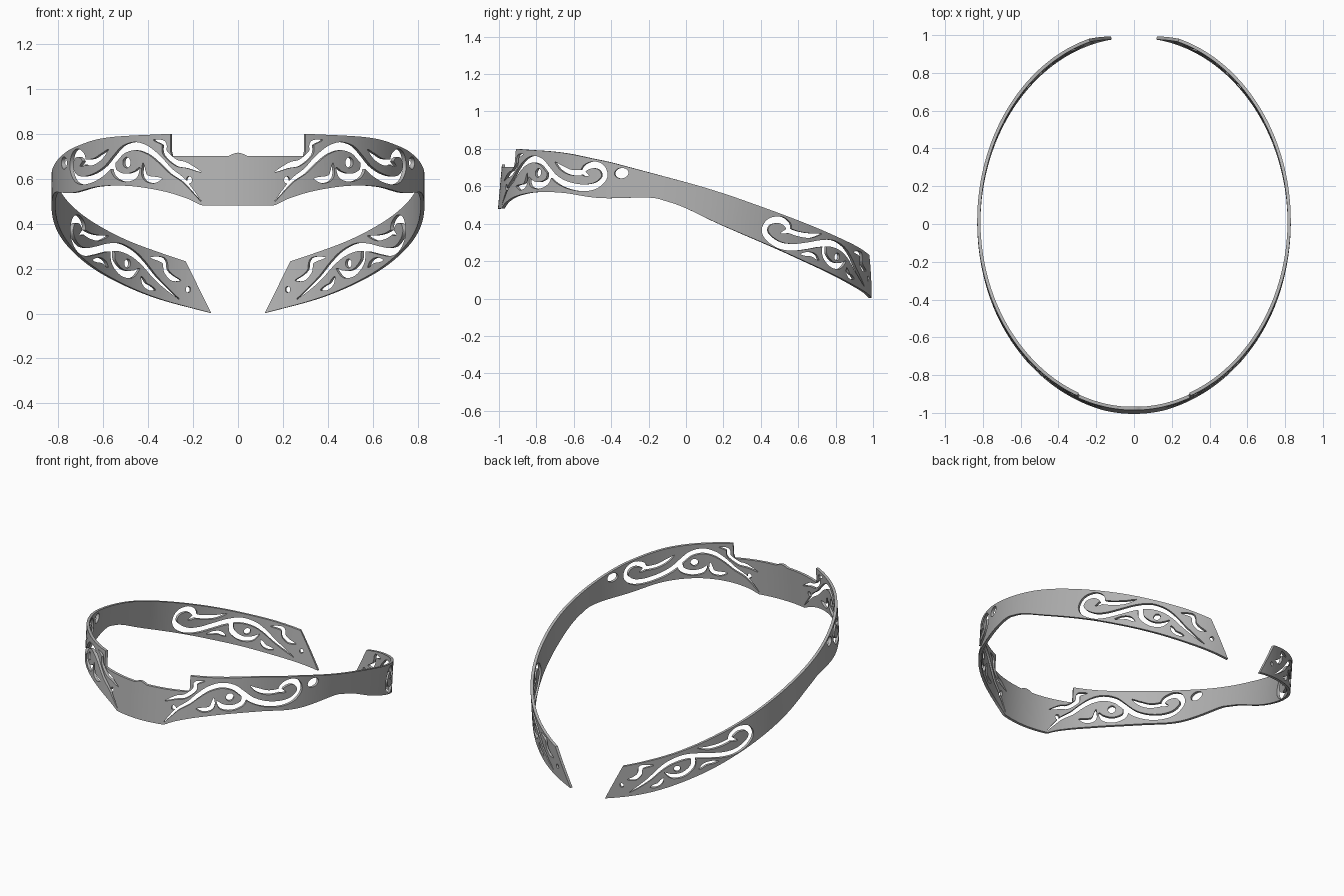
import bpy, bmesh, math
from mathutils import Vector

if "Cube" in bpy.data.objects:
    bpy.data.objects.remove(bpy.data.objects["Cube"])

RX, RY, CY = 0.83, 1.003, 0.012      # outer ellipse of the band
THICK = 0.017
LEAN = 0.09                          # backward lean of the wall with height
BACK = math.pi


def at(y):
    """Angle round the ellipse (0 = front) for a given depth."""
    return math.acos(max(-1, min(1, (CY - y) / RY)))


def smooth(points, steps=6):
    """Catmull-Rom curve through the points."""
    pts = [Vector(p) for p in points]
    pts = [2 * pts[0] - pts[1]] + pts + [2 * pts[-1] - pts[-2]]
    out = []
    for a, b, c, d in zip(pts, pts[1:], pts[2:], pts[3:]):
        for i in range(steps):
            t = i / steps
            out.append(0.5 * (2 * b + (c - a) * t + (2 * a - 5 * b + 4 * c - d) * t * t
                              + (3 * b - a - 3 * c + d) * t ** 3))
    return out + [pts[-2]]


def prism(bm, outline, near, far):
    """Extrude a flat outline (angle, height) through the band thickness."""
    face = bm.faces.new([bm.verts.new((p[0], near, p[1])) for p in outline])
    ext = bmesh.ops.extrude_face_region(bm, geom=[face], use_keep_orig=True)
    verts = [v for v in ext["geom"] if isinstance(v, bmesh.types.BMVert)]
    bmesh.ops.translate(bm, verts=verts, vec=(0, far - near, 0))


def stroke(bm, points, half, tip_in=0.25, tip_out=0.25):
    """Tapered ribbon cutter along a curve."""
    path = smooth(points)
    n = len(path) - 1
    left, right = [], []
    for i, p in enumerate(path):
        d = (path[min(i + 1, n)] - path[max(i - 1, 0)]).normalized()
        t = i / n
        w = half * max(0.12, min(1, t / tip_in, (1 - t) / tip_out) ** 0.6)
        side = Vector((-d.y, d.x)) * w
        left.append(p + side)
        right.append(p - side)
    prism(bm, left + right[::-1], -0.05, 0.07)


def hole(bm, u, z, ru, rz):
    ring = [(u + ru * math.cos(a), z + rz * math.sin(a))
            for a in (math.tau * i / 20 for i in range(20))]
    prism(bm, ring, -0.05, 0.07)


def make_object(name, bm):
    bmesh.ops.recalc_face_normals(bm, faces=bm.faces[:])
    mesh = bpy.data.meshes.new(name)
    bm.to_mesh(mesh)
    bm.free()
    obj = bpy.data.objects.new(name, mesh)
    bpy.context.collection.objects.link(obj)
    return obj


# Unrolled half band: front plate, notch, long tapering arm, slanted end
plate_top = [(0, 0.716), (0.02, 0.713), (0.05, 0.702), (0.364, 0.702), (0.37, 0.72)]
arm_top = smooth([(0.37, 0.80)] + [(at(y), z) for y, z in (
    (-0.7, 0.783), (-0.5, 0.746), (-0.35, 0.712), (0, 0.62), (0.2, 0.56), (0.4, 0.49),
    (0.6, 0.415), (0.8, 0.33), (0.92, 0.27))] + [(BACK - 0.291, 0.232)])
arm_bottom = smooth([(0.2, 0.482)] + [(at(y), z) for y, z in (
    (-0.95, 0.515), (-0.9, 0.547), (-0.8, 0.568), (-0.65, 0.565), (-0.45, 0.537),
    (-0.2, 0.54), (-0.1, 0.52), (0, 0.485), (0.15, 0.415), (0.3, 0.35), (0.5, 0.265),
    (0.7, 0.175), (0.9, 0.075))] + [(BACK - 0.147, 0.002)])
bm = bmesh.new()
prism(bm, plate_top + arm_top + arm_bottom[::-1] + [(0, 0.48)], 0, THICK)
for i in range(1, 100):
    bmesh.ops.bisect_plane(bm, geom=bm.verts[:] + bm.edges[:] + bm.faces[:],
                           plane_co=(i * 0.03 + 0.0013, 0, 0), plane_no=(1, 0, 0))
band = make_object("engraved_band", bm)

# Pierced scrollwork: front group
bm = bmesh.new()
stroke(bm, [(0.20, 0.50), (0.25, 0.55), (0.30, 0.595), (0.37, 0.635), (0.43, 0.682),
            (0.50, 0.725), (0.58, 0.745), (0.66, 0.73), (0.72, 0.69), (0.79, 0.64),
            (0.88, 0.606), (0.98, 0.592), (1.06, 0.605), (1.105, 0.65), (1.085, 0.698),
            (1.035, 0.715), (0.985, 0.70), (0.975, 0.672), (1.01, 0.657)],
       0.018, 0.3, 0.08)
stroke(bm, [(0.47, 0.772), (0.41, 0.757), (0.402, 0.715), (0.34, 0.672),
            (0.28, 0.66), (0.20, 0.63)], 0.014)
stroke(bm, [(0.735, 0.68), (0.725, 0.63), (0.66, 0.605), (0.59, 0.615), (0.555, 0.65)],
       0.018, 0.02)
stroke(bm, [(0.42, 0.60), (0.48, 0.595), (0.525, 0.612), (0.535, 0.67)], 0.015)
stroke(bm, [(0.77, 0.73), (0.82, 0.70), (0.89, 0.675), (0.975, 0.672)], 0.014, 0.4, 0.02)
hole(bm, 0.64, 0.672, 0.026, 0.024)
hole(bm, 0.265, 0.595, 0.016, 0.016)
hole(bm, at(-0.35), 0.67, 0.04, 0.028)


# Pierced scrollwork: back group, measured from the back of the ring
def from_back(points):
    return [(BACK - u, z) for u, z in points]


stroke(bm, from_back([(0.33, 0.065), (0.40, 0.11), (0.47, 0.16), (0.54, 0.22),
                      (0.61, 0.265), (0.70, 0.294), (0.79, 0.294), (0.88, 0.282),
                      (0.97, 0.274), (1.05, 0.285), (1.12, 0.325), (1.145, 0.37),
                      (1.12, 0.412), (1.06, 0.42), (1.015, 0.395), (1.01, 0.365),
                      (1.05, 0.35)]), 0.018, 0.3, 0.08)
stroke(bm, from_back([(0.50, 0.25), (0.42, 0.235), (0.405, 0.19), (0.37, 0.16),
                      (0.32, 0.147)]), 0.014)
stroke(bm, from_back([(0.76, 0.29), (0.75, 0.23), (0.69, 0.183), (0.62, 0.175),
                      (0.57, 0.20)]), 0.016, 0.02)
stroke(bm, from_back([(0.47, 0.105), (0.53, 0.125), (0.56, 0.165)]), 0.012)
stroke(bm, from_back([(0.79, 0.205), (0.84, 0.235), (0.92, 0.238)]), 0.011)
stroke(bm, from_back([(0.79, 0.345), (0.86, 0.336), (0.94, 0.345), (1.01, 0.365)]),
       0.013, 0.4, 0.02)
hole(bm, BACK - 0.652, 0.223, 0.022, 0.02)
hole(bm, BACK - 0.277, 0.107, 0.014, 0.014)
cutter = make_object("scroll_cutter", bm)
cutter.hide_render = True

# Cut the scrolls out of the flat band
cut = band.modifiers.new("scrolls", "BOOLEAN")
cut.operation, cut.solver, cut.object = "DIFFERENCE", "EXACT", cutter
cut.use_self = True
result = bpy.data.meshes.new_from_object(
    band.evaluated_get(bpy.context.evaluated_depsgraph_get()))
band.modifiers.clear()
bpy.data.objects.remove(cutter)

# Roll the band onto the ellipse, lean its wall and open the seam at the front
bm = bmesh.new()
bm.from_mesh(result)
seam = [f for f in bm.faces if all(abs(v.co.x) < 1e-4 for v in f.verts)]
bmesh.ops.delete(bm, geom=seam, context="FACES_ONLY")
for v in bm.verts:
    u, w, z = v.co
    s, c = math.sin(u), math.cos(u)
    normal = Vector((s / RX, -c / RY, 0)).normalized()
    middle = 0.55 + 0.26 * c - 0.17 * c * c
    v.co = Vector((RX * s, CY - RY * c + LEAN * (z - middle), z)) - normal * w
    if abs(u) < 1e-4:
        v.co.x = 0
bmesh.ops.recalc_face_normals(bm, faces=bm.faces[:])
bm.to_mesh(band.data)
bm.free()

# Mirror to the other side
mirror = band.modifiers.new("mirror", "MIRROR")
mirror.use_axis[0] = True
mirror.use_clip = True

# Plain grey metal
metal = bpy.data.materials.new("grey_metal")
metal.use_nodes = True
grey = (0.45, 0.45, 0.45, 1)
metal.diffuse_color = grey
metal.node_tree.nodes["Principled BSDF"].inputs["Base Color"].default_value = grey
band.data.materials.clear()
band.data.materials.append(metal)
for poly in band.data.polygons:
    poly.material_index = 0

bpy.ops.object.select_all(action="DESELECT")
band.select_set(True)
bpy.context.view_layer.objects.active = band
bpy.ops.object.shade_smooth_by_angle(angle=math.radians(30))
